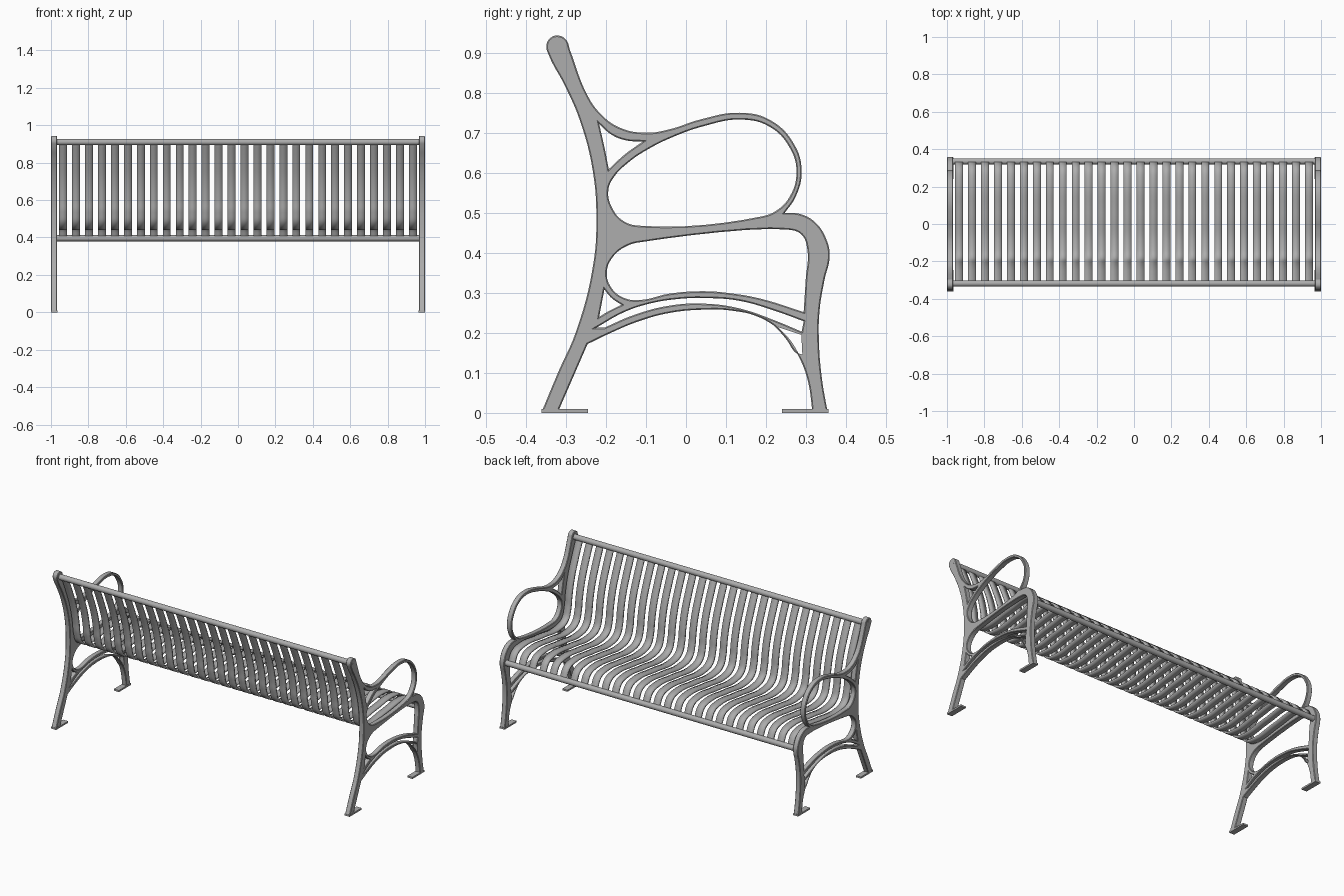
import bpy
from math import radians

cube = bpy.data.objects.get("Cube")
if cube:
    bpy.data.objects.remove(cube, do_unlink=True)

# Single painted metal finish
metal = bpy.data.materials.new("grey painted metal")
metal.use_nodes = True
GREY = (0.42, 0.42, 0.42, 1)
metal.diffuse_color = GREY
metal.node_tree.nodes["Principled BSDF"].inputs["Base Color"].default_value = GREY

DEPTH = 0.034            # thickness of the cast end frames
FRAME_X = 1 - DEPTH / 2  # centre of each end frame
SIDES = {"right": -1, "left": 1}


def activate(obj):
    bpy.ops.object.select_all(action="DESELECT")
    obj.select_set(True)
    bpy.context.view_layer.objects.active = obj


def finish(obj, name, angle=35):
    obj.name = name
    obj.data.materials.clear()
    obj.data.materials.append(metal)
    activate(obj)
    bpy.ops.object.shade_smooth_by_angle(angle=radians(angle))
    return obj


def side_profile(name, outlines, half_width, bevel=0.0, closed=True):
    """Smooth splines drawn in the y-z plane (thousandths) and extruded along x.
    A point with a third entry is a sharp corner."""
    curve = bpy.data.curves.new(name, "CURVE")
    curve.dimensions = "2D"
    curve.fill_mode = "BOTH" if closed else "NONE"
    curve.resolution_u = 6
    curve.extrude = half_width - bevel
    curve.bevel_depth = bevel
    curve.bevel_resolution = 0
    curve.offset = -bevel
    for points in outlines:
        spline = curve.splines.new("BEZIER")
        spline.bezier_points.add(len(points) - 1)
        spline.use_cyclic_u = closed
        for knot, (y, z, *corner) in zip(spline.bezier_points, points):
            knot.co = (y / 1000, z / 1000, 0)
            kind = "VECTOR" if corner else "AUTO"
            knot.handle_left_type = knot.handle_right_type = kind
    obj = bpy.data.objects.new(name, curve)
    bpy.context.collection.objects.link(obj)
    obj.rotation_euler = (radians(90), 0, radians(90))
    activate(obj)
    bpy.ops.object.convert(target="MESH")
    obj = bpy.context.object
    bpy.ops.object.transform_apply(location=False, rotation=True, scale=False)
    return obj


def rod(name, x, y, z, radius, length, sides=24):
    bpy.ops.mesh.primitive_cylinder_add(
        vertices=sides, radius=radius, depth=length,
        location=(x, y, z), rotation=(0, radians(90), 0))
    return finish(bpy.context.object, name)


def box(name, centre, size):
    bpy.ops.mesh.primitive_cube_add(size=1, location=centre)
    bpy.context.object.scale = size
    return finish(bpy.context.object, name)


S = "sharp"

# Outer edge of the end frame: back leg, scroll head, arm loop, front leg, arch
silhouette = [
    (-361, 2, S), (-318, 105), (-276, 200), (-232, 370), (-224, 485),
    (-233, 605), (-266, 733), (-304, 820), (-342, 892), (-349, 917),
    (-340, 936), (-321, 943), (-300, 933), (-290, 907), (-247, 795),
    (-216, 750), (-166, 713), (-98, 700), (-40, 709), (35, 733),
    (135, 750), (210, 732), (271, 670), (289, 603), (274, 540),
    (247, 500, S), (285, 497), (323, 476), (351, 433), (359, 393),
    (346, 332), (334, 258), (332, 183), (340, 83), (354, 2, S),
    (316, 2, S), (304, 82), (282, 140), (245, 195), (185, 238),
    (110, 256), (45, 258), (-40, 250), (-115, 230), (-190, 199), (-246, 172, S),
    (-320, 2, S),
]
arm_opening = [
    (-36, 688), (46, 717), (139, 733), (209, 715), (259, 663), (276, 603),
    (259, 540), (222, 503), (184, 490), (-104, 467), (-154, 478),
    (-186, 515), (-194, 557), (-181, 588), (-141, 628), (-91, 661),
]
arm_gusset = [
    (-217, 722, S), (-186, 695), (-150, 681), (-108, 678, S),
    (-154, 645), (-193, 609, S), (-203, 660),
]
under_seat = [
    (-104, 428), (255, 458), (288, 446), (303, 410), (299, 332), (294, 252, S),
    (184, 286), (110, 299), (46, 304), (-41, 298), (-116, 282),
    (-154, 287), (-186, 312), (-198, 350), (-184, 388), (-146, 418),
]
rear_gusset = [(-204, 308, S), (-186, 287), (-161, 270, S), (-190, 256), (-217, 240, S)]
arch_slot = [
    (-224, 213, S), (-154, 252), (-91, 273), (-16, 285), (46, 287),
    (134, 280), (222, 255), (294, 229, S), (289, 203, S),
    (222, 231), (134, 261), (46, 273), (-41, 268), (-129, 245), (-204, 213, S),
]
front_gusset = [(214, 225, S), (291, 197, S), (294, 142, S), (277, 148), (249, 186)]

openings = [arm_opening, arm_gusset, under_seat, rear_gusset, arch_slot, front_gusset]

for side, sign in SIDES.items():
    # Cast end frame with its openings
    frame = side_profile(side + "_end_frame", [silhouette] + openings,
                         DEPTH / 2 - 0.001, bevel=0.003)
    frame.location.x = sign * FRAME_X
    finish(frame, side + "_end_frame")
    # Bolt washer and head on the scroll
    rod(side + "_scroll_washer", sign * (FRAME_X + 0.01), -0.321, 0.915, 0.018, 0.0132)
    rod(side + "_scroll_bolt", sign * (FRAME_X + 0.01), -0.321, 0.915, 0.01, 0.014)
    # Ground plates
    for place, y in (("back", -0.303), ("front", 0.298)):
        box(f"{side}_{place}_foot", (sign * FRAME_X, y, 0.005), (DEPTH, 0.115, 0.01))

# Tubes that carry the slats
span = 2 * FRAME_X
rod("top_rail", 0, -0.318, 0.91, 0.0165, span)
rod("front_rail", 0, 0.335, 0.396, 0.0165, span)

# Bent flat-bar slats running from the top rail to the front rail
slat_path = [
    (-318, 908), (-272, 800), (-236, 700), (-214, 600), (-205, 535),
    (-178, 471), (-115, 447), (60, 461), (240, 475), (300, 456), (333, 400),
]
COUNT, FIRST_X = 28, -0.935
slats = side_profile("slats", [slat_path], 0.021, closed=False)
slats.location.x = FIRST_X
thick = slats.modifiers.new("thickness", "SOLIDIFY")
thick.thickness = 0.01
thick.offset = 0
row = slats.modifiers.new("row", "ARRAY")
row.count = COUNT
row.use_relative_offset = False
row.use_constant_offset = True
row.constant_offset_displace = (-2 * FIRST_X / (COUNT - 1), 0, 0)
finish(slats, "slats")
